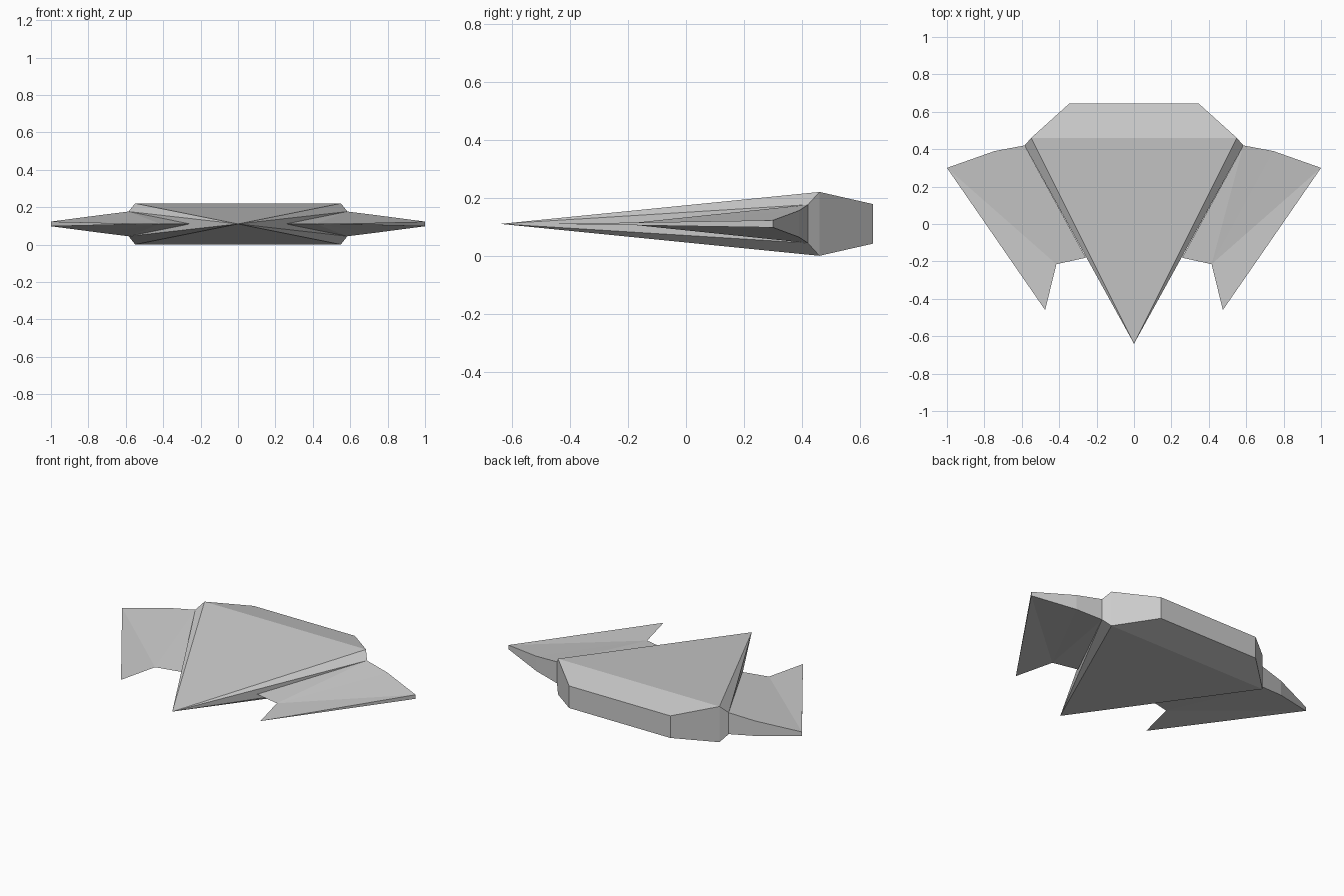
import bpy
import bmesh

old = bpy.data.objects.get("Cube")
if old:
    bpy.data.objects.remove(old, do_unlink=True)

MID = 0.111  # height of the plane of symmetry

grey = bpy.data.materials.new("hull grey")
grey.use_nodes = True
colour = (0.6, 0.6, 0.6, 1)
grey.diffuse_color = colour
grey.node_tree.nodes["Principled BSDF"].inputs["Base Color"].default_value = colour


def finish(name, bm):
    mesh = bpy.data.meshes.new(name)
    bm.to_mesh(mesh)
    bm.free()
    mesh.materials.append(grey)
    obj = bpy.data.objects.new(name, mesh)
    bpy.context.collection.objects.link(obj)
    return obj


# Wedge hull: pointed nose, chamfered shoulders, tapered stern
bm = bmesh.new()
bm.verts.new((0, -0.64, MID))
for x, y, half in [(0.55, 0.46, 0.11), (0.585, 0.42, 0.066), (0.345, 0.645, 0.068)]:
    for side in (-1, 1):
        for up in (-1, 1):
            bm.verts.new((side * x, y, MID + up * half))
bmesh.ops.convex_hull(bm, input=bm.verts)
bmesh.ops.dissolve_limit(bm, angle_limit=0.01, verts=bm.verts, edges=bm.edges)
bmesh.ops.recalc_face_normals(bm, faces=bm.faces)
finish("wedge_hull", bm)

# Swept wing with a forward barb: x, y and half thickness round the outline
outline = [(0.257, -0.18, 0), (0.415, -0.215, 0), (0.475, -0.46, 0),
           (1.0, 0.30, 0.0125), (0.745, 0.39, 0.046), (0.585, 0.42, 0.066)]
facets = [(1, 2, 3), (1, 3, 4), (1, 4, 5), (0, 1, 5)]
bm = bmesh.new()
top = [bm.verts.new((x, y, MID + h)) for x, y, h in outline]
low = [bm.verts.new((x, y, MID - h)) if h else t for (x, y, h), t in zip(outline, top)]
for facet in facets:
    bm.faces.new([top[i] for i in facet])
    bm.faces.new([low[i] for i in reversed(facet)])
# Thin rim along the leading edge and the trailing edge
for a, b in zip(range(2, 5), range(3, 6)):
    ring = [low[a], low[b], top[b], top[a]]
    bm.faces.new(list(dict.fromkeys(ring)))
wings = finish("swept_wings", bm)
mirror = wings.modifiers.new("Mirror", "MIRROR")
mirror.use_axis[0] = True
mirror.use_mirror_merge = False
